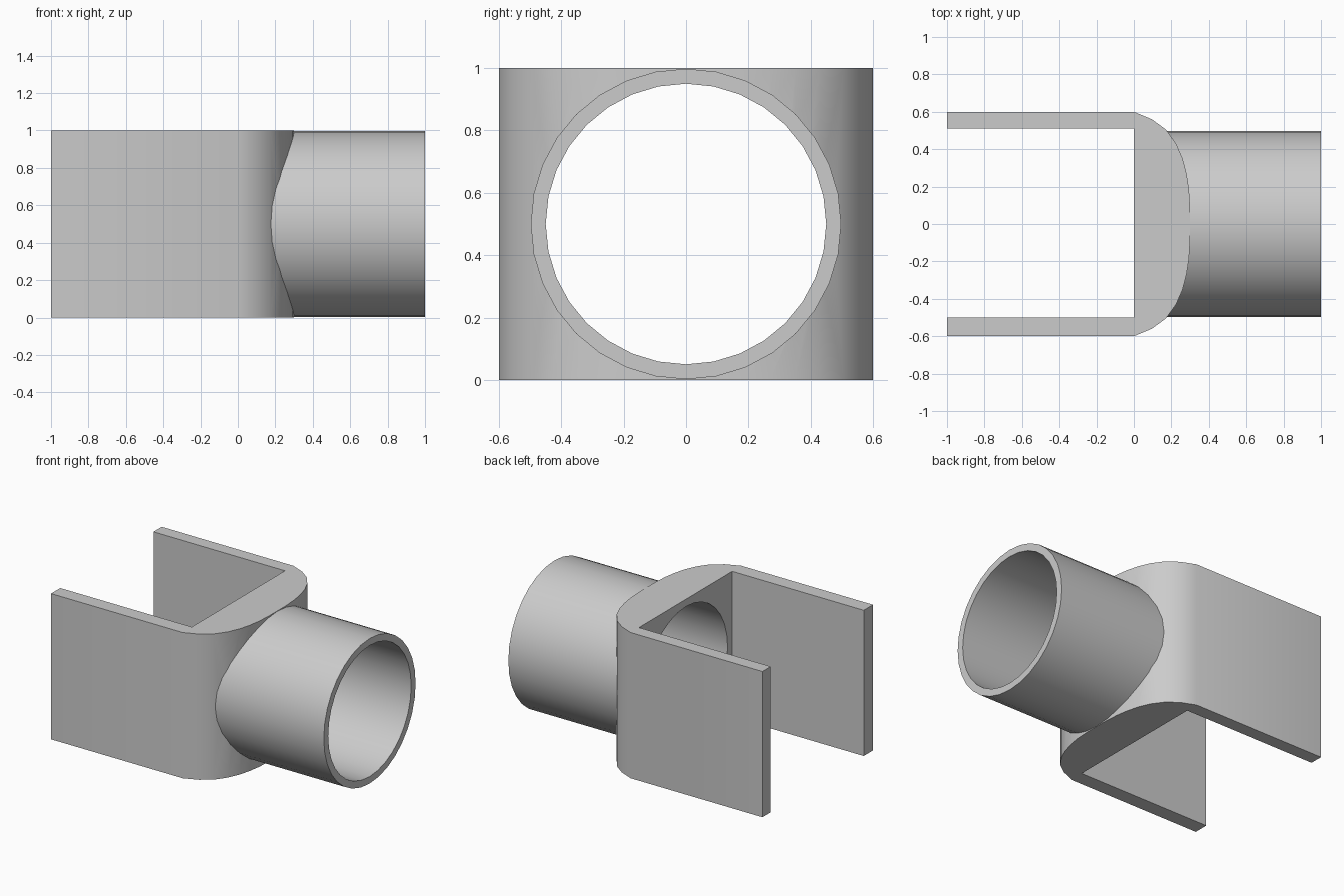
import bpy
import bmesh
from math import cos, sin, tau, radians

default = bpy.data.objects.get("Cube")
if default:
    bpy.data.objects.remove(default)

grey = bpy.data.materials.new("light_grey")
grey.use_nodes = True
colour = (0.6, 0.6, 0.6, 1)
grey.diffuse_color = colour
grey.node_tree.nodes["Principled BSDF"].inputs["Base Color"].default_value = colour

HEIGHT, LENGTH = 1.0, 1.0
OUTER, INNER = 0.498, 0.45
SIDES = 32


def make_object(name, bm):
    bmesh.ops.recalc_face_normals(bm, faces=bm.faces)
    mesh = bpy.data.meshes.new(name)
    bm.to_mesh(mesh)
    bm.free()
    mesh.materials.append(grey)
    obj = bpy.data.objects.new(name, mesh)
    bpy.context.collection.objects.link(obj)
    return obj


def ring(bm, x, radius):
    angles = [tau * i / SIDES for i in range(SIDES)]
    return [bm.verts.new((x, radius * cos(a), HEIGHT / 2 + radius * sin(a))) for a in angles]


def bridge(bm, a, b):
    for i in range(SIDES):
        j = (i + 1) % SIDES
        bm.faces.new((a[i], a[j], b[j], b[i]))


def activate(obj):
    bpy.ops.object.select_all(action="DESELECT")
    obj.select_set(True)
    bpy.context.view_layer.objects.active = obj


# Fork bracket: U-shaped plan with a rounded nose, extruded upwards
nose = [(0, 0.6), (0.096, 0.56), (0.171, 0.505), (0.225, 0.43),
        (0.26, 0.35), (0.281, 0.27), (0.294, 0.187), (0.3, 0.085)]
plan = [(-LENGTH, 0.6)] + nose + [(x, -y) for x, y in reversed(nose)]
plan += [(-LENGTH, -0.6), (-LENGTH, -0.5), (0, -0.5), (0, 0.51), (-LENGTH, 0.51)]
bm = bmesh.new()
base = bm.faces.new([bm.verts.new((x, y, 0)) for x, y in plan])
top = bmesh.ops.extrude_face_region(bm, geom=[base], use_keep_orig=True)
bmesh.ops.translate(bm, vec=(0, 0, HEIGHT),
                    verts=[g for g in top["geom"] if isinstance(g, bmesh.types.BMVert)])
fork = make_object("fork_bracket", bm)

# Bore through the bracket wall, hidden within the tube wall
bm = bmesh.new()
ends = [ring(bm, x, (OUTER + INNER) / 2) for x in (-0.2, 0.6)]
bridge(bm, *ends)
for end in ends:
    bm.faces.new(end)
cutter = make_object("bore_cutter", bm)
cutter.hide_render = True

activate(fork)
bore = fork.modifiers.new("bore", "BOOLEAN")
bore.operation = "DIFFERENCE"
bore.solver = "EXACT"
bore.object = cutter
bpy.ops.object.modifier_apply(modifier="bore")
bpy.data.objects.remove(cutter)

# Open tube running from the inner wall to the far end
bm = bmesh.new()
loops = [ring(bm, x, r) for x, r in ((0, OUTER), (LENGTH, OUTER), (LENGTH, INNER), (0, INNER))]
for i, loop in enumerate(loops):
    bridge(bm, loop, loops[(i + 1) % len(loops)])
tube = make_object("socket_tube", bm)

for part in (fork, tube):
    activate(part)
    bpy.ops.object.shade_smooth_by_angle(angle=radians(30))
